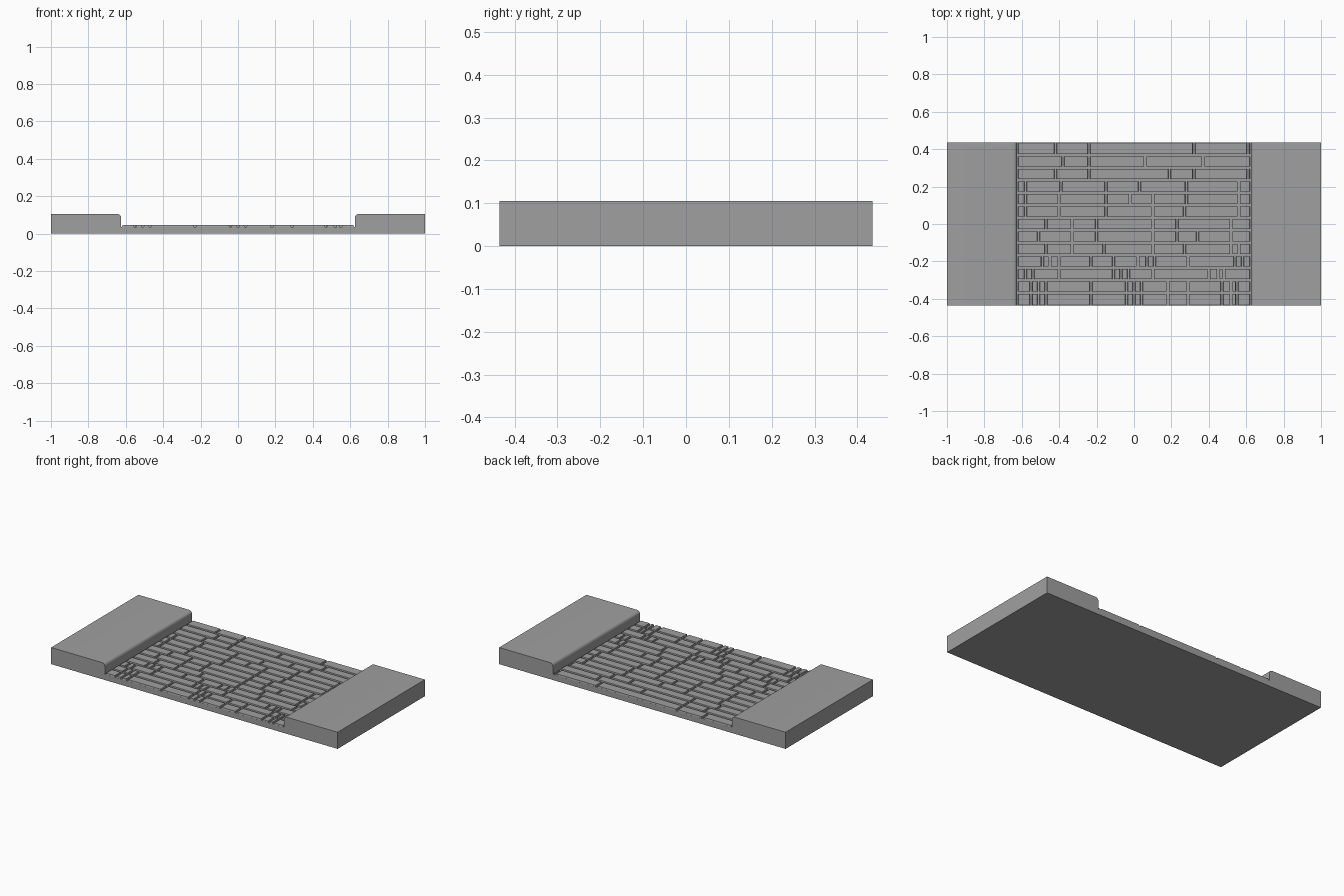
import bpy, bmesh, math

HALF_LENGTH = 1.0
HALF_DEPTH = 0.435
CURB_X = 0.625
CURB_TOP = 0.105
BED_TOP = 0.036
BRICK_TOP = 0.045
GAP = 0.011
CHAMFER = 0.002

default_cube = bpy.data.objects.get("Cube")
if default_cube:
    bpy.data.objects.remove(default_cube, do_unlink=True)

stone = bpy.data.materials.new("grey stone")
stone.use_nodes = True
colour = (0.35, 0.35, 0.35, 1.0)
stone.diffuse_color = colour
stone.node_tree.nodes["Principled BSDF"].inputs["Base Color"].default_value = colour


def make_object(name, bm):
    """Turn a finished bmesh into a named stone object."""
    bmesh.ops.recalc_face_normals(bm, faces=bm.faces)
    mesh = bpy.data.meshes.new(name)
    bm.to_mesh(mesh)
    bm.free()
    mesh.materials.append(stone)
    obj = bpy.data.objects.new(name, mesh)
    bpy.context.collection.objects.link(obj)
    return obj


def curb_corner(radius=0.02, steps=6):
    """Rounded upper inner edge of the left curb, from its top to its face."""
    for i in range(steps + 1):
        angle = math.pi / 2 * (1 + i / steps)
        yield (CURB_X + radius + radius * math.cos(angle),
               CURB_TOP - radius + radius * math.sin(angle))


# Base slab: one cross-section, mirrored left to right and extruded in depth
left_half = [(HALF_LENGTH, 0), (HALF_LENGTH, CURB_TOP), *curb_corner(), (CURB_X, BED_TOP)]
profile = left_half + [(-x, z) for x, z in reversed(left_half)]
bm = bmesh.new()
section = bm.faces.new([bm.verts.new((x, -HALF_DEPTH, z)) for x, z in profile])
extruded = bmesh.ops.extrude_face_region(bm, geom=[section])
new_verts = [v for v in extruded["geom"] if isinstance(v, bmesh.types.BMVert)]
bmesh.ops.translate(bm, verts=new_verts, vec=(0, 2 * HALF_DEPTH, 0))
slab = make_object("road_bed_and_curbs", bm)
slab.select_set(True)
bpy.context.view_layer.objects.active = slab
bpy.ops.object.shade_smooth_by_angle(angle=math.radians(30))


def add_brick(bm, x0, x1, y0, y1):
    """A block on the bed whose top face is slightly smaller than its foot."""
    verts = bmesh.ops.create_cube(bm, size=1)["verts"]
    for v in verts:
        top = v.co.z > 0
        inset = CHAMFER if top else 0
        v.co.x = x1 - inset if v.co.x > 0 else x0 + inset
        v.co.y = y1 - inset if v.co.y > 0 else y0 + inset
        v.co.z = BRICK_TOP if top else BED_TOP - 0.002


# Paving: joint positions of each course in hundredths, from back to front
front_course = (-55, -51, -47, -23, -4, 0, 4, 18, 29, 47, 52, 55)
courses = [
    (-42, -24, 32, 61),
    (-38, -24, 6, 37),
    (-42, -24, 19, 32, 61),
    (-58, -39, -15, 3, 28, 56),
    (-58, -40, -15, -2, 10, 28, 56),
    (-58, -40, -15, 10, 27, 56),
    (-47, -33, -20, 10, 23, 52),
    (-51, -33, -20, 10, 23, 34, 52),
    (-47, -33, -16, 10, 27, 52, 56),
    (-49, -45, -40, -23, -11, 2, 7, 11, 29, 54, 58),
    (-58, -54, -40, -11, -7, -3, 10, 40, 45, 48),
    front_course,
    front_course,
]
course_depth = 2 * HALF_DEPTH / len(courses)
bm = bmesh.new()
for row, joints in enumerate(courses):
    back = HALF_DEPTH - row * course_depth
    front = back - course_depth
    # Only inner edges give way to mortar, the outer courses stay flush
    y1 = back - (GAP / 2 if row > 0 else 0)
    y0 = front + (GAP / 2 if row < len(courses) - 1 else 0)
    edges = [-CURB_X, *(j / 100 for j in joints), CURB_X]
    for x0, x1 in zip(edges, edges[1:]):
        add_brick(bm, x0 + GAP / 2, x1 - GAP / 2, y0, y1)
make_object("paving_bricks", bm)
